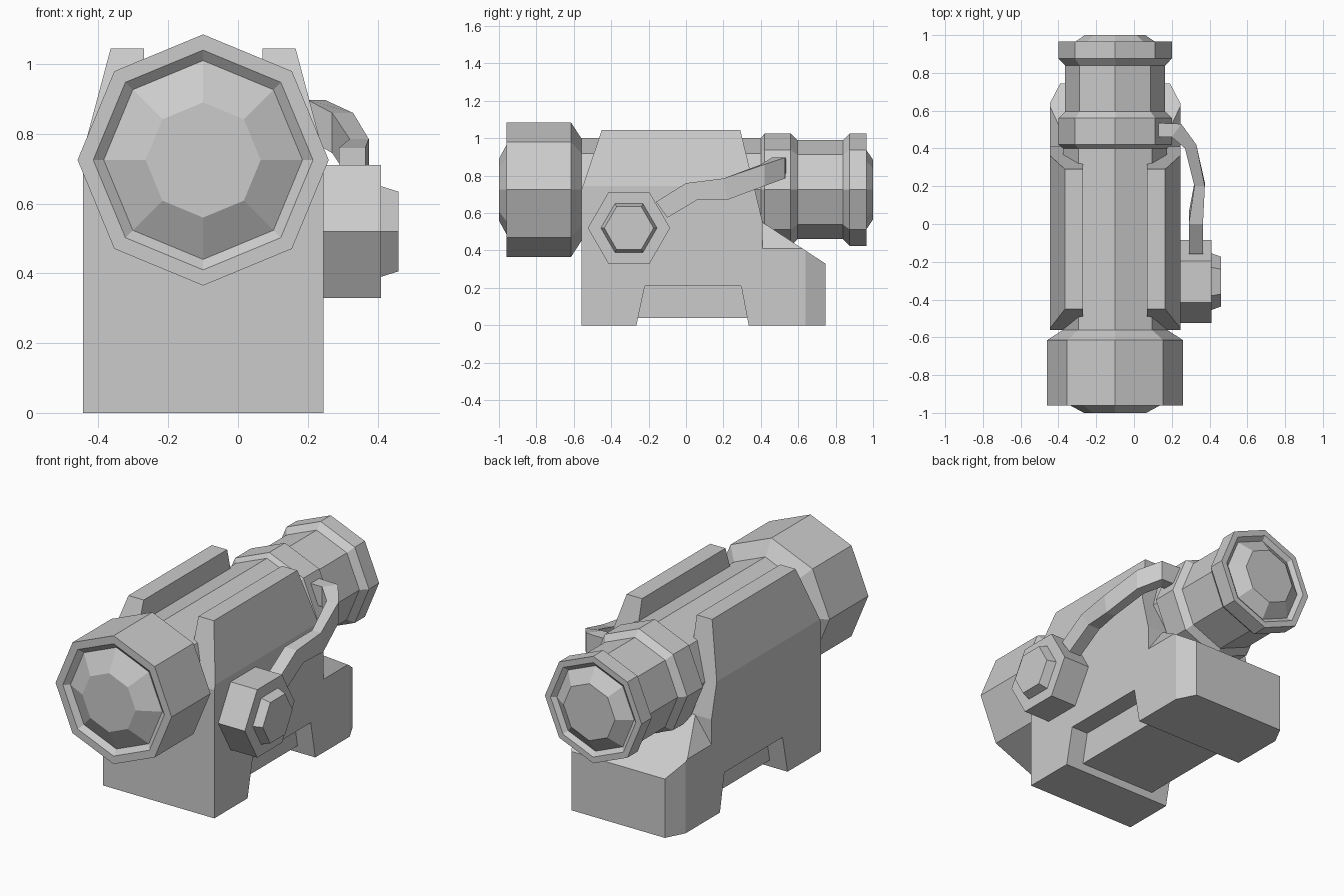
import bpy, bmesh, math
from mathutils import Vector

cube = bpy.data.objects.get("Cube")
if cube:
    bpy.data.objects.remove(cube)

grey = bpy.data.materials.new("matte_grey")
grey.use_nodes = True
COLOUR = (0.6, 0.6, 0.6, 1)
grey.diffuse_color = COLOUR
grey.node_tree.nodes["Principled BSDF"].inputs["Base Color"].default_value = COLOUR

MID = -0.10      # centre line of the tube and housing
AXIS_Z = 0.725
HALF = 0.345     # half width of the housing


def finish(name, bm):
    bmesh.ops.recalc_face_normals(bm, faces=bm.faces)
    mesh = bpy.data.meshes.new(name)
    bm.to_mesh(mesh)
    bm.free()
    mesh.materials.append(grey)
    obj = bpy.data.objects.new(name, mesh)
    bpy.context.collection.objects.link(obj)
    return obj


def loft(name, rings):
    """Skin a list of equal-length point rings and cap both ends."""
    bm = bmesh.new()
    loops = [[bm.verts.new(p) for p in ring] for ring in rings]
    for a, b in zip(loops, loops[1:]):
        for i in range(len(a)):
            j = (i + 1) % len(a)
            bm.faces.new((a[i], a[j], b[j], b[i]))
    bm.faces.new(loops[0][::-1])
    bm.faces.new(loops[-1])
    return finish(name, bm)


def lathe(name, profile):
    """Eight-sided tube along y from (radius, y) pairs."""
    angles = [math.tau * i / 8 for i in range(8)]
    return loft(name, [[(MID + r * math.sin(a), y, AXIS_Z + r * math.cos(a))
                        for a in angles] for r, y in profile])


def prism(name, outline, x0, x1):
    """Extrude a side outline of (y, z) points across x."""
    return loft(name, [[(x, y, z) for y, z in outline] for x in (x0, x1)])


def slice_off(obj, point, normal):
    """Cut away everything on the normal side of a plane and close the cut."""
    bm = bmesh.new()
    bm.from_mesh(obj.data)
    cut = bmesh.ops.bisect_plane(bm, geom=bm.verts[:] + bm.edges[:] + bm.faces[:],
                                 plane_co=Vector(point), plane_no=Vector(normal),
                                 clear_outer=True)
    edges = [e for e in cut["geom_cut"] if isinstance(e, bmesh.types.BMEdge)]
    bmesh.ops.holes_fill(bm, edges=edges)
    bmesh.ops.recalc_face_normals(bm, faces=bm.faces)
    bm.to_mesh(obj.data)
    bm.free()


# Sight tube with a recessed domed lens at each end
lathe("sight_tube", [
    (0.165, -1.0), (0.285, -0.935), (0.315, -0.96), (0.36, -0.96),
    (0.36, -0.615), (0.275, -0.56), (0.275, 0.40), (0.30, 0.42),
    (0.30, 0.56), (0.265, 0.595), (0.265, 0.84), (0.30, 0.875),
    (0.30, 0.965), (0.265, 0.965), (0.24, 0.945), (0.16, 1.0)])

# Lower housing with a notch between its two feet
prism("housing", [
    (-0.56, 0), (-0.265, 0), (-0.22, 0.21), (0.295, 0.21), (0.335, 0),
    (0.41, 0), (0.41, 0.55), (0.369, 0.72), (-0.56, 0.72)],
    MID - HALF, MID + HALF)

# Web hanging in the notch
prism("notch_web", [(-0.27, 0.04), (0.34, 0.04), (0.30, 0.25), (-0.23, 0.25)],
      MID - 0.24, MID + 0.24)

# Rear deck with sloped top, bevelled sides and clipped corners
deck = prism("rear_deck", [
    (0.41, 0), (0.745, 0), (0.745, 0.33), (0.41, 0.55)],
    MID - HALF, MID + HALF)
for side in (-1, 1):
    edge = MID + side * HALF
    slice_off(deck, (edge, 0.64, 0), (side * 0.105, 0.055, 0))
    slice_off(deck, (edge, 0.5, 0.41), (side * 0.14, 0, 0.10))

# Upper rails either side of the tube, leaning inward
for side, label in ((-1, "right"), (1, "left")):
    rail = prism(label + "_rail", [
        (-0.56, 0.72), (0.369, 0.72), (0.29, 1.045), (-0.45, 1.045)],
        MID + side * 0.17, MID + side * HALF)
    slice_off(rail, (MID + side * HALF, 0, 0.745), (side * 0.30, 0, 0.08))

# Hexagonal knob and its raised cap
def hexagon(x, radius):
    return [(x, -0.305 + radius * math.cos(i * math.pi / 3),
             0.52 + radius * math.sin(i * math.pi / 3)) for i in range(6)]

loft("knob", [hexagon(0.23, 0.22), hexagon(0.41, 0.22)])
loft("knob_cap", [hexagon(0.40, 0.15), hexagon(0.41, 0.15), hexagon(0.46, 0.132)])

# Bent lever: outer (x, y), inner (x, y), top z, bottom z, lean of the lower edge
stations = [
    ((0.365, -0.16), (0.29, -0.16), 0.66, 0.575, 0.06),
    ((0.365, 0.0), (0.29, 0.0), 0.76, 0.67, 0.06),
    ((0.375, 0.20), (0.32, 0.20), 0.785, 0.67, 0.02),
    ((0.33, 0.42), (0.27, 0.40), 0.86, 0.745, 0),
    ((0.25, 0.53), (0.20, 0.46), 0.897, 0.785, 0),
    ((0.12, 0.535), (0.12, 0.46), 0.897, 0.785, 0)]
loft("lever", [[(*o, top), (*i, top), (i[0], i[1] + lean, low), (o[0], o[1] + lean, low)]
               for o, i, top, low, lean in stations])
